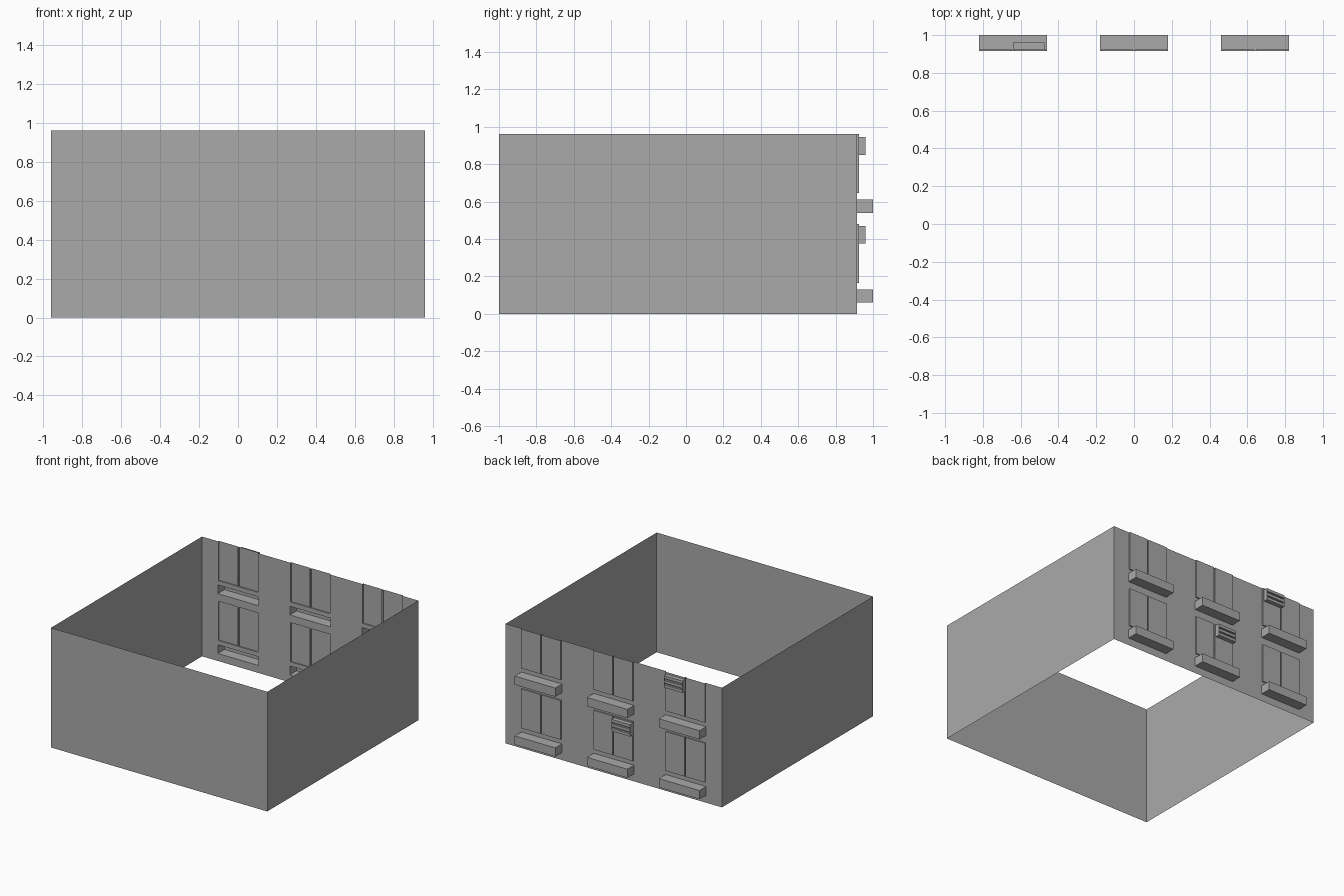
import bpy, bmesh

if "Cube" in bpy.data.objects:
    bpy.data.objects.remove(bpy.data.objects["Cube"], do_unlink=True)

grey = bpy.data.materials.new("plain_grey")
grey.use_nodes = True
colour = (0.4, 0.4, 0.4, 1)
grey.diffuse_color = colour
grey.node_tree.nodes["Principled BSDF"].inputs["Base Color"].default_value = colour

HALF, FRONT, BACK, TOP = 0.96, -1.0, 0.915, 0.96
COLUMNS = (-0.64, 0, 0.64)
FLOORS = (0, 0.48)


def finish(name, bm):
    bmesh.ops.remove_doubles(bm, verts=bm.verts, dist=0.0001)
    bmesh.ops.recalc_face_normals(bm, faces=bm.faces)
    mesh = bpy.data.meshes.new(name)
    bm.to_mesh(mesh)
    bm.free()
    mesh.materials.append(grey)
    obj = bpy.data.objects.new(name, mesh)
    bpy.context.collection.objects.link(obj)
    return obj


def quad(bm, *points):
    bm.faces.new([bm.verts.new(p) for p in points])


def box(bm, x0, x1, y0, y1, z0, z1, inner=True, top=True):
    """Box whose wall side and top can be left open."""
    a, b, c, d = (x0, y0), (x1, y0), (x1, y1), (x0, y1)
    sides = [(b, c), (c, d), (d, a)] + ([(a, b)] if inner else [])
    for p, q in sides:
        quad(bm, (*p, z0), (*q, z0), (*q, z1), (*p, z1))
    for z in [z0] + ([z1] if top else []):
        quad(bm, *[(*p, z) for p in (a, b, c, d)])


# Rectangles of the openings: (x0, x1, z0, z1)
ledges = [(x - 0.18, x + 0.18, z + 0.06, z + 0.13) for z in FLOORS for x in COLUMNS]
panes = [(x + s - 0.085, x + s + 0.085, z + 0.165, z + 0.48)
         for z in FLOORS for x in COLUMNS for s in (-0.09, 0.09)]

# Thin side and front walls, open above and below
bm = bmesh.new()
corners = [(-HALF, BACK), (-HALF, FRONT), (HALF, FRONT), (HALF, BACK)]
for p, q in zip(corners, corners[1:]):
    quad(bm, (*p, 0), (*q, 0), (*q, TOP), (*p, TOP))
finish("side_and_front_walls", bm)

# Back wall, a grid of cells with the openings left out
bm = bmesh.new()
openings = ledges + panes
xs = sorted({round(v, 4) for r in openings for v in r[:2]} | {-HALF, HALF})
zs = sorted({round(v, 4) for r in openings for v in r[2:]} | {0, TOP})
for x0, x1 in zip(xs, xs[1:]):
    for z0, z1 in zip(zs, zs[1:]):
        x, z = (x0 + x1) / 2, (z0 + z1) / 2
        if not any(r[0] < x < r[1] and r[2] < z < r[3] for r in openings):
            quad(bm, (x0, BACK, z0), (x1, BACK, z0), (x1, BACK, z1), (x0, BACK, z1))
bmesh.ops.remove_doubles(bm, verts=bm.verts, dist=0.0001)
bmesh.ops.dissolve_limit(bm, angle_limit=0.01, verts=bm.verts, edges=bm.edges)
finish("back_wall", bm)

# Hollow ledges under the windows
for i, (x0, x1, z0, z1) in enumerate(ledges):
    bm = bmesh.new()
    box(bm, x0, x1, BACK, 1.0, z0, z1, inner=False)
    finish(f"window_ledge_{i + 1}", bm)

# Raised window panes, two to a window
for i, (x0, x1, z0, z1) in enumerate(panes):
    bm = bmesh.new()
    box(bm, x0, x1, BACK, 0.925, z0, z1, inner=False, top=z1 < TOP - 0.01)
    finish(f"window_pane_{i + 1}", bm)

# Air conditioners: core, end plates and three slats
for i, (x0, z0) in enumerate([(-0.175, 0.375), (-0.64, 0.85)]):
    x1, z1 = x0 + 0.165, z0 + 0.095
    bm = bmesh.new()
    box(bm, x0, x1, 0.925, 0.945, z0, z1)
    for x in (x0, x1 - 0.004):
        box(bm, x, x + 0.004, 0.945, 0.96, z0, z1)
    for k in range(3):
        z = z0 + k * 0.036
        box(bm, x0 + 0.004, x1 - 0.004, 0.945, 0.96, z, z + 0.023)
    finish(f"air_conditioner_{i + 1}", bm)
